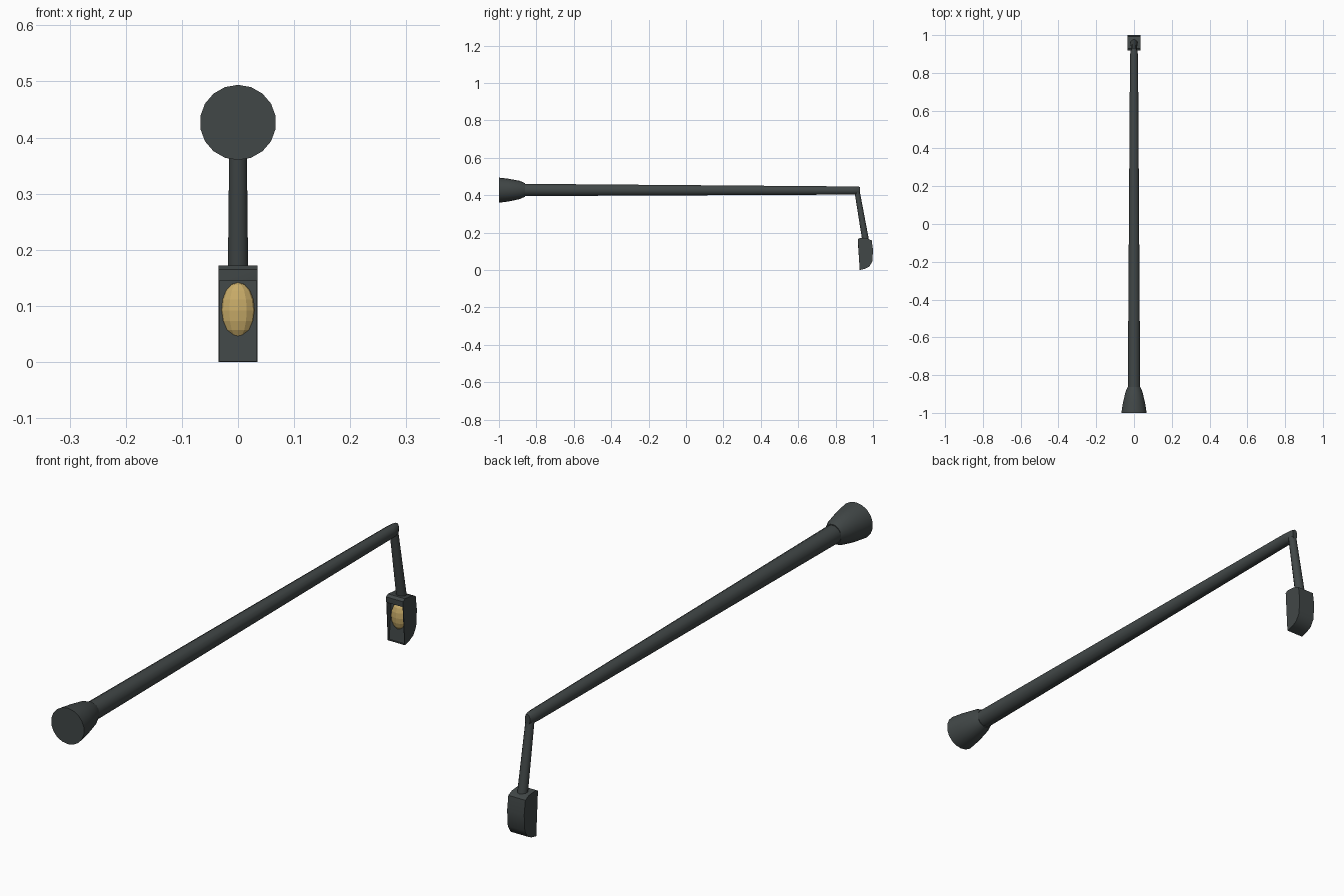
import bpy, bmesh, math
from mathutils import Vector

if "Cube" in bpy.data.objects:
    bpy.data.objects.remove(bpy.data.objects["Cube"])


def material(name, rgb):
    m = bpy.data.materials.new(name)
    m.diffuse_color = (*rgb, 1)
    m.use_nodes = True
    m.node_tree.nodes["Principled BSDF"].inputs["Base Color"].default_value = m.diffuse_color
    return m


metal = material("dark grey metal", (0.053, 0.063, 0.063))
glass = material("warm yellow glass", (0.58, 0.41, 0.14))


def finish(bm, name, mat, angle=40):
    bmesh.ops.recalc_face_normals(bm, faces=bm.faces)
    me = bpy.data.meshes.new(name)
    bm.to_mesh(me)
    bm.free()
    ob = bpy.data.objects.new(name, me)
    bpy.context.collection.objects.link(ob)
    me.materials.append(mat)
    if angle:
        bpy.ops.object.select_all(action='DESELECT')
        ob.select_set(True)
        bpy.context.view_layer.objects.active = ob
        bpy.ops.object.shade_smooth_by_angle(angle=math.radians(angle))
    return ob


def tube(name, rings, sides, up):
    """Loft elliptical rings (y, z, radius_x, radius_up) along a straight part."""
    bm = bmesh.new()
    up = Vector(up).normalized()
    loops = []
    for y, z, rx, ru in rings:
        loops.append([bm.verts.new(Vector((0, y, z))
                      + Vector((rx * math.cos(t), 0, 0)) + up * ru * math.sin(t))
                      for t in (2 * math.pi * (i + 0.5) / sides for i in range(sides))])
    for a, b in zip(loops, loops[1:]):
        for i in range(sides):
            j = (i + 1) % sides
            bm.faces.new((a[i], a[j], b[j], b[i]))
    bm.faces.new(loops[0])
    bm.faces.new(loops[-1])
    return finish(bm, name, metal)


# Flared foot of the post
tube("post_base", [(-1.0, 0.427, 0.068, 0.067), (-0.95, 0.427, 0.060, 0.061),
                   (-0.89, 0.428, 0.046, 0.049), (-0.862, 0.428, 0.034, 0.037)],
     18, (0, 0, 1))

# Long tapering post, pinched at its tip
tube("post", [(-0.88, 0.428, 0.034, 0.034), (0.89, 0.425, 0.022, 0.0225),
              (0.915, 0.425, 0.019, 0.0225), (0.931, 0.425, 0.011, 0.020)],
     12, (0, 0, 1))

# Short arm carrying the lamp
tube("lamp_arm", [(0.914, 0.425, 0.016, 0.014), (0.961, 0.155, 0.019, 0.018)],
     10, (0, 1, 0.17))

# Lamp housing: side profile extruded across x, with a recessed front
profile = [(0.929, 0.0), (0.919, 0.165), (0.930, 0.172), (0.972, 0.168),
           (0.993, 0.158), (1.0, 0.105), (0.996, 0.045), (0.980, 0.018), (0.958, 0.007)]
bm = bmesh.new()
w = 0.035
left, right = [[bm.verts.new((s * w, y, z)) for y, z in profile] for s in (-1, 1)]
n = len(profile)
sides = [bm.faces.new((left[i], left[(i + 1) % n], right[(i + 1) % n], right[i]))
         for i in range(n)]
bm.faces.new(left)
bm.faces.new(right)
bmesh.ops.recalc_face_normals(bm, faces=bm.faces)
front = sides[0]
bmesh.ops.inset_region(bm, faces=[front], thickness=0.003)
for v in front.verts:
    if v.co.z > 0.1:
        v.co.z -= 0.018
# floor of the recess slopes up to the lower lip
floor = bmesh.ops.extrude_discrete_faces(bm, faces=[front])["faces"][0]
for v in floor.verts:
    v.co.y += 0.028 if v.co.z > 0.1 else 0.006
finish(bm, "lamp_housing", metal, 35)

# Faceted glass lens in the recess
bm = bmesh.new()
bmesh.ops.create_uvsphere(bm, u_segments=12, v_segments=8, radius=1)
for v in bm.verts:
    v.co = Vector((v.co.x * 0.031, 0.947 + v.co.y * 0.021, 0.092 + v.co.z * 0.050))
finish(bm, "lamp_lens", glass, 0)
